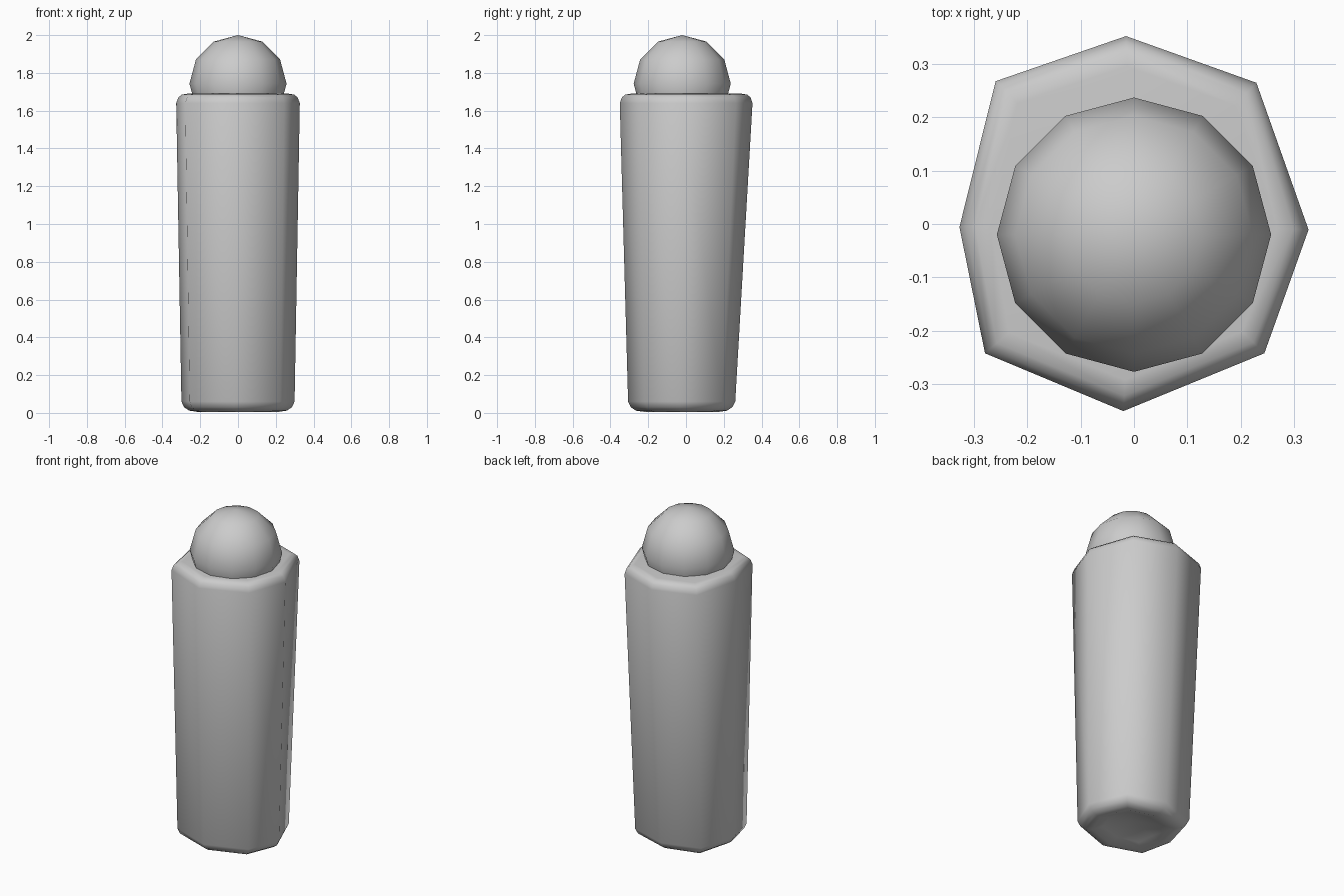
import bpy, bmesh
from mathutils import Vector

if "Cube" in bpy.data.objects:
    bpy.data.objects.remove(bpy.data.objects["Cube"])

# Slightly irregular octagonal outline at the wide top end
OUTLINE = [(-0.015, 0.355), (0.23, 0.267), (0.328, -0.01), (0.245, -0.243),
           (-0.02, -0.352), (-0.28, -0.243), (-0.328, -0.005), (-0.26, 0.27)]

# Profile of the body: (height, inset from the tapered wall)
PROFILE = [(0.025, 0.14), (0.006, 0.08), (0.012, 0.04), (0.03, 0.014), (0.06, 0.0),
           (1.64, 0.0), (1.67, 0.012), (1.685, 0.03), (1.69, 0.06)]


def ring(bm, z, inset):
    """Outline tapered for its height and pulled inwards."""
    t = z / 1.69
    sx, sy, cy = 0.91 + 0.09 * t, 0.795 + 0.205 * t, -0.025 * (1 - t)
    verts = []
    for x, y in OUTLINE:
        p = Vector((x * sx, y * sy))
        p *= 1 - inset / p.length
        verts.append(bm.verts.new((p.x, p.y + cy, z)))
    return verts


def finish(bm, name, angle=None):
    bmesh.ops.recalc_face_normals(bm, faces=bm.faces)
    for f in bm.faces:
        f.smooth = True
    mesh = bpy.data.meshes.new(name)
    bm.to_mesh(mesh)
    bm.free()
    obj = bpy.data.objects.new(name, mesh)
    bpy.context.collection.objects.link(obj)
    return obj


# Tapered body with rounded rims and a dished underside
bm = bmesh.new()
rings = [ring(bm, z, inset) for z, inset in PROFILE]
for lower, upper in zip(rings, rings[1:]):
    for i in range(8):
        j = (i + 1) % 8
        bm.faces.new((lower[i], lower[j], upper[j], upper[i]))
for end, centre in ((rings[0], (0, -0.025, 0.06)), (rings[-1], (0, 0, 1.68))):
    hub = bm.verts.new(centre)
    for i in range(8):
        bm.faces.new((end[i], end[(i + 1) % 8], hub))
finish(bm, "tapered_body")

# Ball set into the top
bm = bmesh.new()
bmesh.ops.create_uvsphere(bm, u_segments=12, v_segments=6, radius=0.257)
bmesh.ops.translate(bm, verts=bm.verts, vec=(0, -0.02, 1.743))
finish(bm, "top_ball")
